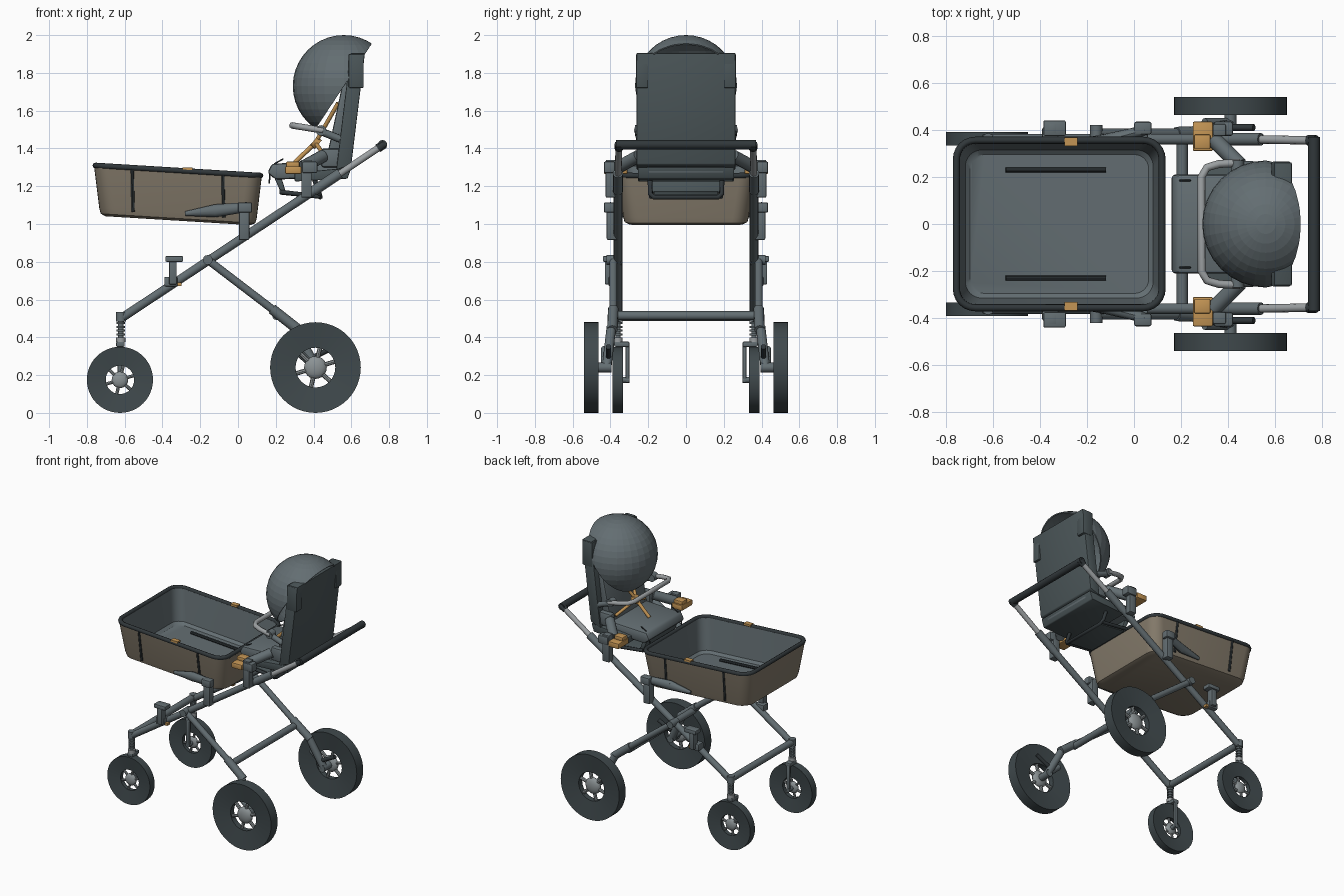
import bpy, bmesh, math
from math import sin, cos, pi
from mathutils import Vector, Matrix

cube = bpy.data.objects.get("Cube")
if cube:
    bpy.data.objects.remove(cube, do_unlink=True)


def material(name, rgb):
    m = bpy.data.materials.new(name)
    m.use_nodes = True
    m.diffuse_color = (*rgb, 1)
    m.node_tree.nodes["Principled BSDF"].inputs["Base Color"].default_value = (*rgb, 1)
    return m


GREY = material("slate grey", (0.125, 0.155, 0.168))
DARK = material("dark fabric", (0.07, 0.092, 0.098))
TYRE = material("tyre rubber", (0.05, 0.066, 0.072))
BLACK = material("black trim", (0.03, 0.038, 0.042))
BROWN = material("brown fabric", (0.23, 0.195, 0.145))
LIGHT = material("light metal", (0.33, 0.35, 0.36))
HUB = material("hub grey", (0.26, 0.29, 0.3))
ORANGE = material("orange", (0.55, 0.3, 0.09))


def finish(name, bm, *mats, smooth=True):
    bmesh.ops.recalc_face_normals(bm, faces=bm.faces)
    me = bpy.data.meshes.new(name)
    bm.to_mesh(me)
    bm.free()
    ob = bpy.data.objects.new(name, me)
    bpy.context.collection.objects.link(ob)
    for m in mats:
        me.materials.append(m)
    if smooth:
        bpy.ops.object.select_all(action='DESELECT')
        ob.select_set(True)
        bpy.context.view_layer.objects.active = ob
        bpy.ops.object.shade_smooth_by_angle(angle=math.radians(35))
    return ob


def box(name, x, y, z, mat, bevel=0.0):
    """Box from three (low, high) ranges."""
    bm = bmesh.new()
    bmesh.ops.create_cube(bm, size=1)
    for v in bm.verts:
        v.co = Vector([(r[0] + r[1]) / 2 + c * (r[1] - r[0]) for r, c in zip((x, y, z), v.co)])
    if bevel:
        bmesh.ops.bevel(bm, geom=bm.edges[:], offset=bevel, segments=2, affect='EDGES', profile=0.5)
    return finish(name, bm, mat)


def rod(name, a, b, r, mat, r2=None, sides=12, flat=1.0):
    """Round or flattened bar between two points; flat scales its width along y."""
    a, b = Vector(a), Vector(b)
    bm = bmesh.new()
    bmesh.ops.create_cone(bm, cap_ends=True, segments=sides, radius1=r,
                          radius2=r if r2 is None else r2, depth=(b - a).length)
    q = (b - a).to_track_quat('Z', 'Y').to_matrix().to_4x4()
    bm.transform(Matrix.Translation((a + b) / 2) @ q)
    if flat != 1:
        for v in bm.verts:
            t = (v.co - a).dot(b - a) / (b - a).length_squared
            mid = a.y + t * (b.y - a.y)
            v.co.y = mid + (v.co.y - mid) * flat
    return finish(name, bm, mat)


def pipe(name, pts, r, mat, closed=False):
    """Bent tube along a path."""
    cu = bpy.data.curves.new(name, 'CURVE')
    cu.dimensions, cu.bevel_depth, cu.bevel_resolution = '3D', r, 2
    cu.use_fill_caps = True
    sp = cu.splines.new('POLY')
    sp.points.add(len(pts) - 1)
    for p, c in zip(sp.points, pts):
        p.co = (*c, 1)
    sp.use_cyclic_u = closed
    cu.materials.append(mat)
    ob = bpy.data.objects.new(name, cu)
    bpy.context.collection.objects.link(ob)
    return ob


def slab(name, outline, hy, mat, bevel=0.012):
    """Side outline in x and z, extruded across the width."""
    bm = bmesh.new()
    f = bm.faces.new([bm.verts.new((x, -hy, z)) for x, z in outline])
    g = bmesh.ops.extrude_face_region(bm, geom=[f])
    bmesh.ops.translate(bm, vec=(0, 2 * hy, 0), verts=[v for v in g["geom"] if isinstance(v, bmesh.types.BMVert)])
    bmesh.ops.bevel(bm, geom=bm.edges[:], offset=bevel, segments=2, affect='EDGES', profile=0.5)
    return finish(name, bm, mat)


def lathe(name, profile, centre, mat, n=48):
    """Closed (radius, y) profile spun about the axle."""
    bm = bmesh.new()
    rings = [[bm.verts.new((centre[0] + r * cos(2 * pi * i / n), centre[1] + y,
                            centre[2] + r * sin(2 * pi * i / n))) for r, y in profile] for i in range(n)]
    k = len(profile)
    for i in range(n):
        for j in range(k):
            bm.faces.new((rings[i][j], rings[i][(j + 1) % k], rings[(i + 1) % n][(j + 1) % k], rings[(i + 1) % n][j]))
    return finish(name, bm, mat)


def wheel(name, x, y, r, half, hole):
    c = Vector((x, y, r))
    lathe(name + "_tyre", [(r, -half), (r, half), (hole, half * 0.55), (hole, -half * 0.55)], c, TYRE)
    bm = bmesh.new()
    bmesh.ops.create_uvsphere(bm, u_segments=20, v_segments=12, radius=r * 0.25,
                              matrix=Matrix.Translation(c) @ Matrix.Diagonal((1, half * 2.9 / r, 1, 1)))
    finish(name + "_hub", bm, HUB)
    for i in range(6):
        d = Vector((cos(i * pi / 3 + 0.3), 0, sin(i * pi / 3 + 0.3)))
        rod(name + "_spoke", c + d * r * 0.15, c + d * (hole + 0.01), r * 0.05, HUB, sides=8)


# Wheels, frame and brackets, one set per side
for s, side in ((1, "left_"), (-1, "right_")):
    def P(x, y, z):
        return (x, s * y, z)

    def sbox(name, x, y, z, mat, bevel=0.0):
        return box(side + name, x, sorted((s * y[0], s * y[1])), z, mat, bevel)

    def srod(name, a, b, r, mat, **k):
        return rod(side + name, P(*a), P(*b), r, mat, **k)

    wheel(side + "rear_wheel", 0.41, s * 0.502, 0.24, 0.038, 0.105)
    wheel(side + "front_wheel", -0.625, s * 0.362, 0.175, 0.028, 0.075)

    # Main tube with telescopic handle
    srod("main_tube", (-0.62, 0.36, 0.5), (0.43, 0.36, 1.195), 0.023, GREY)
    srod("tube_sleeve", (0.4, 0.36, 1.175), (0.54, 0.36, 1.268), 0.027, GREY)
    srod("handle_tube", (0.5, 0.36, 1.24), (0.77, 0.355, 1.42), 0.018, LIGHT)
    srod("handle_end", (0.74, 0.355, 1.4), (0.775, 0.355, 1.423), 0.023, BLACK)
    # Rear leg and suspension
    srod("leg_pivot", (-0.16, 0.34, 0.81), (-0.16, 0.42, 0.81), 0.026, GREY)
    srod("rear_leg", (-0.16, 0.385, 0.81), (0.2, 0.385, 0.535), 0.021, GREY)
    srod("lower_rear_leg", (0.18, 0.385, 0.55), (0.32, 0.39, 0.44), 0.028, GREY)
    srod("rear_shock", (0.3, 0.395, 0.455), (0.41, 0.42, 0.24), 0.026, GREY)
    srod("rear_swing_arm", (0.3, 0.43, 0.34), (0.41, 0.43, 0.24), 0.02, GREY)
    srod("rear_axle", (0.41, 0.395, 0.24), (0.41, 0.5, 0.24), 0.026, GREY)
    srod("brake_lever", (0.41, 0.41, 0.3), (0.51, 0.41, 0.35), 0.014, BLACK)
    # Front stem, spring and single arm fork
    srod("stem", (-0.62, 0.36, 0.35), (-0.62, 0.36, 0.53), 0.014, GREY)
    srod("stem_head", (-0.62, 0.36, 0.485), (-0.62, 0.36, 0.535), 0.026, GREY)
    for i in range(4):
        srod("spring_coil", (-0.62, 0.36, 0.41 + i * 0.02), (-0.62, 0.36, 0.421 + i * 0.02), 0.023, GREY)
    srod("stem_collar", (-0.62, 0.36, 0.375), (-0.62, 0.36, 0.4), 0.025, LIGHT)
    sbox("fork_bridge", (-0.645, -0.6), (0.3, 0.38), (0.35, 0.377), GREY, 0.006)
    sbox("fork_arm", (-0.638, -0.61), (0.3, 0.32), (0.16, 0.37), GREY, 0.006)
    srod("front_axle", (-0.625, 0.3, 0.175), (-0.625, 0.37, 0.175), 0.016, GREY)
    # Lower clip
    sbox("clip_post", (-0.365, -0.325), (0.38, 0.43), (0.68, 0.83), GREY, 0.006)
    sbox("clip_head", (-0.385, -0.29), (0.375, 0.44), (0.8, 0.83), GREY, 0.006)
    sbox("clip_foot", (-0.39, -0.32), (0.35, 0.41), (0.67, 0.72), GREY, 0.006)
    sbox("clip_button", (-0.335, -0.3), (0.37, 0.4), (0.672, 0.69), ORANGE)
    # Basket holder
    sbox("holder_post", (0.005, 0.06), (0.365, 0.42), (0.915, 1.09), GREY, 0.008)
    sbox("holder_cap", (0.0, 0.075), (0.38, 0.435), (1.06, 1.115), GREY, 0.01)
    srod("holder_blade", (-0.28, 0.345, 1.055), (-0.12, 0.355, 1.07), 0.012, GREY, r2=0.034, flat=0.8)
    srod("holder_blade_root", (-0.12, 0.355, 1.07), (0.05, 0.4, 1.09), 0.034, GREY, r2=0.026, flat=0.8)
    sbox("basket_button", (-0.295, -0.24), (0.332, 0.368), (1.285, 1.3), ORANGE)
    # Seat mount
    sbox("mount_post", (0.335, 0.39), (0.375, 0.425), (1.14, 1.34), GREY, 0.006)
    sbox("mount_head", (0.34, 0.42), (0.375, 0.435), (1.27, 1.33), GREY, 0.008)
    sbox("mount_lever", (0.25, 0.335), (0.31, 0.435), (1.265, 1.305), ORANGE, 0.006)
    sbox("mount_pad", (0.255, 0.325), (0.32, 0.38), (1.3, 1.33), ORANGE, 0.006)
    srod("mount_arm", (0.34, 0.36, 1.3), (0.45, 0.25, 1.36), 0.034, GREY)
    # Hood hinge and seat side bolsters
    srod("hood_hinge", (0.44, 0.22, 1.495), (0.44, 0.27, 1.495), 0.028, GREY)
    srod("hinge_arm", (0.44, 0.25, 1.49), (0.54, 0.245, 1.45), 0.02, GREY)
    sbox("seat_bolster", (0.44, 0.55), (0.2, 0.25), (1.3, 1.4), GREY, 0.015)
    sbox("headrest_block", (0.585, 0.665), (0.2, 0.265), (1.72, 1.9), DARK, 0.006)
    # Harness straps
    srod("shoulder_strap", (0.41, 0.0, 1.43), (0.53, 0.09, 1.64), 0.011, ORANGE)
    srod("waist_strap", (0.41, 0.0, 1.43), (0.46, 0.17, 1.36), 0.011, ORANGE)
    # Basket side straps and floor runners
    for x in (-0.56, -0.08):
        top = 1.285 - (x + 0.32) * 0.061
        srod("basket_strap", (x, 0.361, top), (x + 0.005, 0.335, top - 0.235), 0.009, BLACK, sides=6)
    srod("floor_runner", (-0.545, 0.23, 1.06), (-0.12, 0.23, 1.034), 0.011, BLACK, sides=8)

# Cross tubes and handlebar
rod("front_cross_tube", (-0.62, -0.37, 0.51), (-0.62, 0.37, 0.51), 0.024, GREY)
rod("rear_cross_tube", (0.205, -0.385, 0.515), (0.205, 0.385, 0.515), 0.024, GREY)
rod("handlebar", (0.765, -0.37, 1.42), (0.765, 0.37, 1.42), 0.025, BLACK)


# Basket: rounded rectangle loops lofted up the outside and down the inside
def loop(dx, hx, hy, r, z):
    pts = []
    for q, (sx, sy) in enumerate(((1, 1), (-1, 1), (-1, -1), (1, -1))):
        for i in range(7):
            a = (q + i / 6) * pi / 2
            pts.append(Vector((dx + sx * (hx - r) + r * cos(a), sy * (hy - r) + r * sin(a), z)))
    return pts


tilt = Matrix.Translation((-0.318, 0, 1.28)) @ Matrix.Rotation(math.radians(3.5), 4, 'Y')
bm = bmesh.new()
sections = [(0.016, 0.385, 0.3, 0.07, -0.262), (0.016, 0.41, 0.325, 0.085, -0.25), (0.014, 0.418, 0.333, 0.085, -0.22),
            (0, 0.445, 0.362, 0.08, 0), (0, 0.425, 0.342, 0.07, 0), (0.014, 0.4, 0.315, 0.07, -0.225),
            (0.016, 0.38, 0.295, 0.06, -0.242)]
loops = [[bm.verts.new(tilt @ p) for p in loop(*sec)] for sec in sections]
bm.faces.new(loops[0])
bm.faces.new(loops[-1]).material_index = 1
for k, (a, b) in enumerate(zip(loops, loops[1:])):
    for i in range(len(a)):
        j = (i + 1) % len(a)
        bm.faces.new((a[i], a[j], b[j], b[i])).material_index = int(k > 2)
finish("basket", bm, BROWN, GREY)
pipe("basket_rim", [tilt @ p for p in loop(0, 0.438, 0.356, 0.08, 0.003)], 0.015, BLACK, closed=True)

# Seat
slab("seat_back_panel", [(0.52, 1.285), (0.6, 1.315), (0.672, 1.905), (0.595, 1.905)], 0.262, DARK, 0.006)
slab("seat_back_cushion", [(0.46, 1.31), (0.54, 1.31), (0.605, 1.82), (0.57, 1.82)], 0.215, GREY)
slab("seat_base", [(0.155, 1.27), (0.2, 1.235), (0.58, 1.25), (0.6, 1.29), (0.5, 1.33), (0.18, 1.32)], 0.21, GREY, 0.015)
slab("seat_underside", [(0.3, 1.225), (0.58, 1.24), (0.6, 1.3), (0.3, 1.27)], 0.255, DARK, 0.006)
slab("leg_rest", [(0.19, 1.25), (0.23, 1.16), (0.255, 1.165), (0.225, 1.26)], 0.18, DARK, 0.006)
slab("foot_plate", [(0.225, 1.155), (0.235, 1.175), (0.43, 1.155), (0.43, 1.135)], 0.17, DARK, 0.006)
pipe("foot_rest_bar", [(0.4, -0.19, 1.25), (0.43, -0.19, 1.16), (0.435, -0.17, 1.142),
                       (0.435, 0.17, 1.142), (0.43, 0.19, 1.16), (0.4, 0.19, 1.25)], 0.013, BLACK)
for y in (-0.185, 0.185):
    rod("foot_rest_side", (0.22, y, 1.17), (0.435, y, 1.145), 0.012, BLACK)
    pipe("front_wire", [(0.165, y, 1.215), (0.17, y, 1.27), (0.195, y, 1.32), (0.24, y, 1.345)], 0.004, BLACK)

# Harness buckle and crotch strap
rod("crotch_strap", (0.41, 0, 1.43), (0.3, 0, 1.325), 0.012, ORANGE)
rod("harness_buckle", (0.4, 0, 1.44), (0.425, 0, 1.42), 0.03, ORANGE)

# Bumper bar
pipe("bumper_bar", [(0.45, -0.26, 1.495), (0.36, -0.255, 1.51), (0.31, -0.24, 1.518), (0.287, -0.2, 1.522),
                    (0.287, 0.2, 1.522), (0.31, 0.24, 1.518), (0.36, 0.255, 1.51), (0.45, 0.26, 1.495)], 0.017, LIGHT)

# Hood: half sphere shell opening towards the seat back
bm = bmesh.new()
bmesh.ops.create_uvsphere(bm, u_segments=32, v_segments=20, radius=0.27)
centre, facing = Vector((0.56, 0, 1.73)), Vector((-0.835, 0, 0.55))
bmesh.ops.translate(bm, vec=centre, verts=bm.verts)
bmesh.ops.bisect_plane(bm, geom=bm.verts[:] + bm.edges[:] + bm.faces[:], plane_co=centre,
                       plane_no=facing, clear_inner=True)
hood = finish("hood", bm, GREY, smooth=False)
shell = hood.modifiers.new("shell", 'SOLIDIFY')
shell.thickness = 0.008
